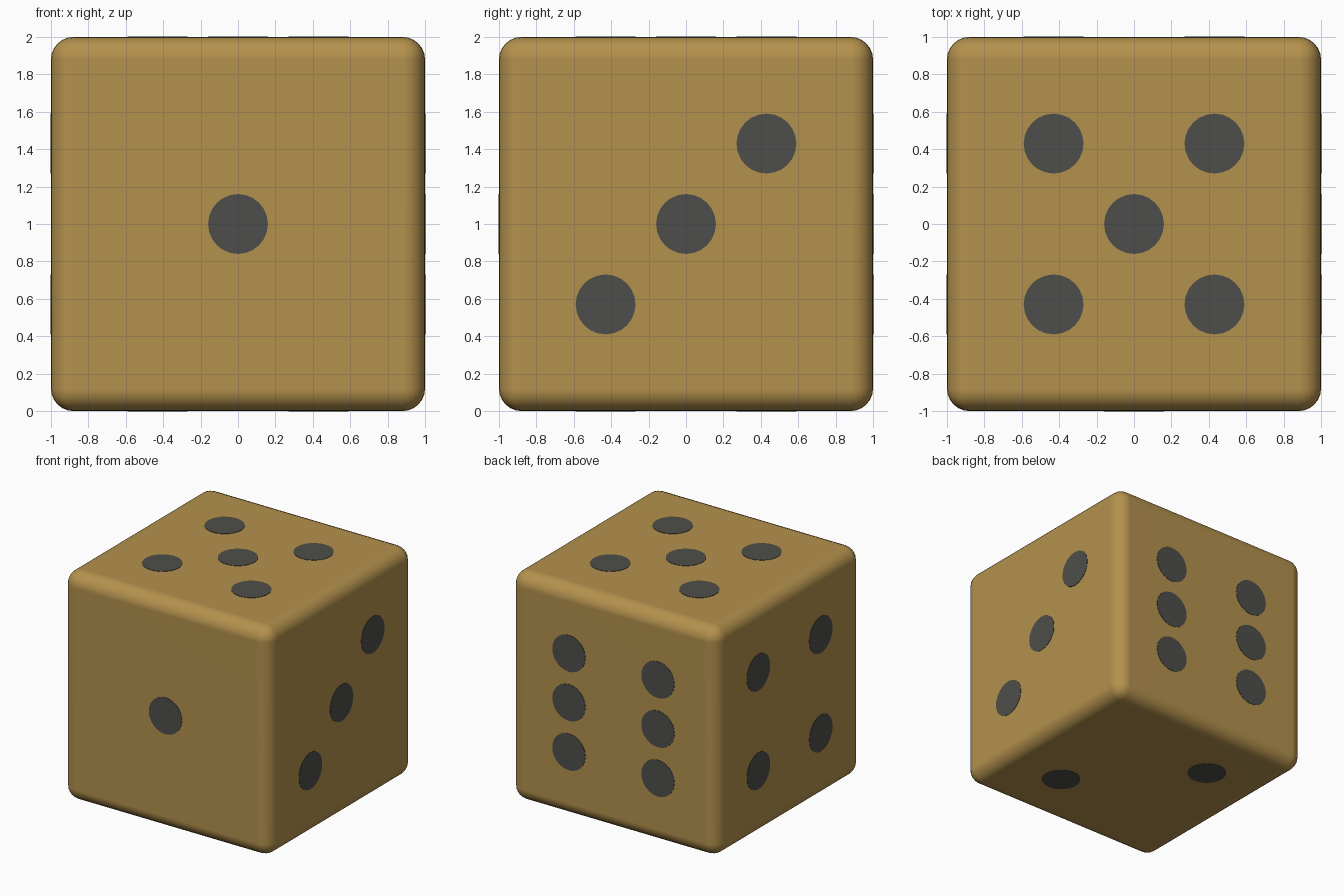
import bpy, bmesh, math
from mathutils import Vector, Matrix

if "Cube" in bpy.data.objects:
    bpy.data.objects.remove(bpy.data.objects["Cube"])


def material(name, rgb):
    m = bpy.data.materials.new(name)
    m.diffuse_color = (*rgb, 1)
    m.use_nodes = True
    m.node_tree.nodes["Principled BSDF"].inputs["Base Color"].default_value = m.diffuse_color
    return m


tan = material("golden tan", (0.456, 0.285, 0.075))
dark = material("charcoal", (0.076, 0.076, 0.070))

# Rounded cube body
bpy.ops.mesh.primitive_cube_add(size=2, location=(0, 0, 1))
body = bpy.context.object
body.name = "die_body"
body.data.materials.append(tan)
bm = bmesh.new()
bm.from_mesh(body.data)
bmesh.ops.bevel(bm, geom=bm.edges[:], offset=0.12, segments=6, profile=0.5,
                affect='EDGES')
bm.to_mesh(body.data)
bm.free()
bpy.ops.object.shade_smooth()
normals = body.modifiers.new("face_normals", 'WEIGHTED_NORMAL')
normals.keep_sharp = True

# Pip layouts: face normal, face right axis, face up axis, grid spots
X, Y, Z = Vector((1, 0, 0)), Vector((0, 1, 0)), Vector((0, 0, 1))
corners = [(-1, -1), (1, -1), (-1, 1), (1, 1)]
faces = {
    "one": (-Y, X, Z, [(0, 0)]),
    "two": (-Z, X, -Y, [(1, 1), (-1, -1)]),
    "three": (X, Y, Z, [(-1, -1), (0, 0), (1, 1)]),
    "four": (-X, -Y, Z, corners),
    "five": (Z, X, Y, corners + [(0, 0)]),
    "six": (Y, -X, Z, corners + [(-1, 0), (1, 0)]),
}
STEP, RADIUS, THICK = 0.43, 0.16, 0.004

# Thin round pips on each face
for name, (n, right, up, spots) in faces.items():
    bm = bmesh.new()
    rot = Matrix((right, up, n)).transposed().to_4x4()
    for u, v in spots:
        pos = Z + n * (1 + THICK / 2 - 0.001) + (right * u + up * v) * STEP
        bmesh.ops.create_cone(bm, cap_ends=True, segments=24, radius1=RADIUS,
                              radius2=RADIUS, depth=THICK,
                              matrix=Matrix.Translation(pos) @ rot)
    mesh = bpy.data.meshes.new("pips_" + name)
    bm.to_mesh(mesh)
    bm.free()
    mesh.materials.append(dark)
    bpy.context.collection.objects.link(bpy.data.objects.new("pips_" + name, mesh))
